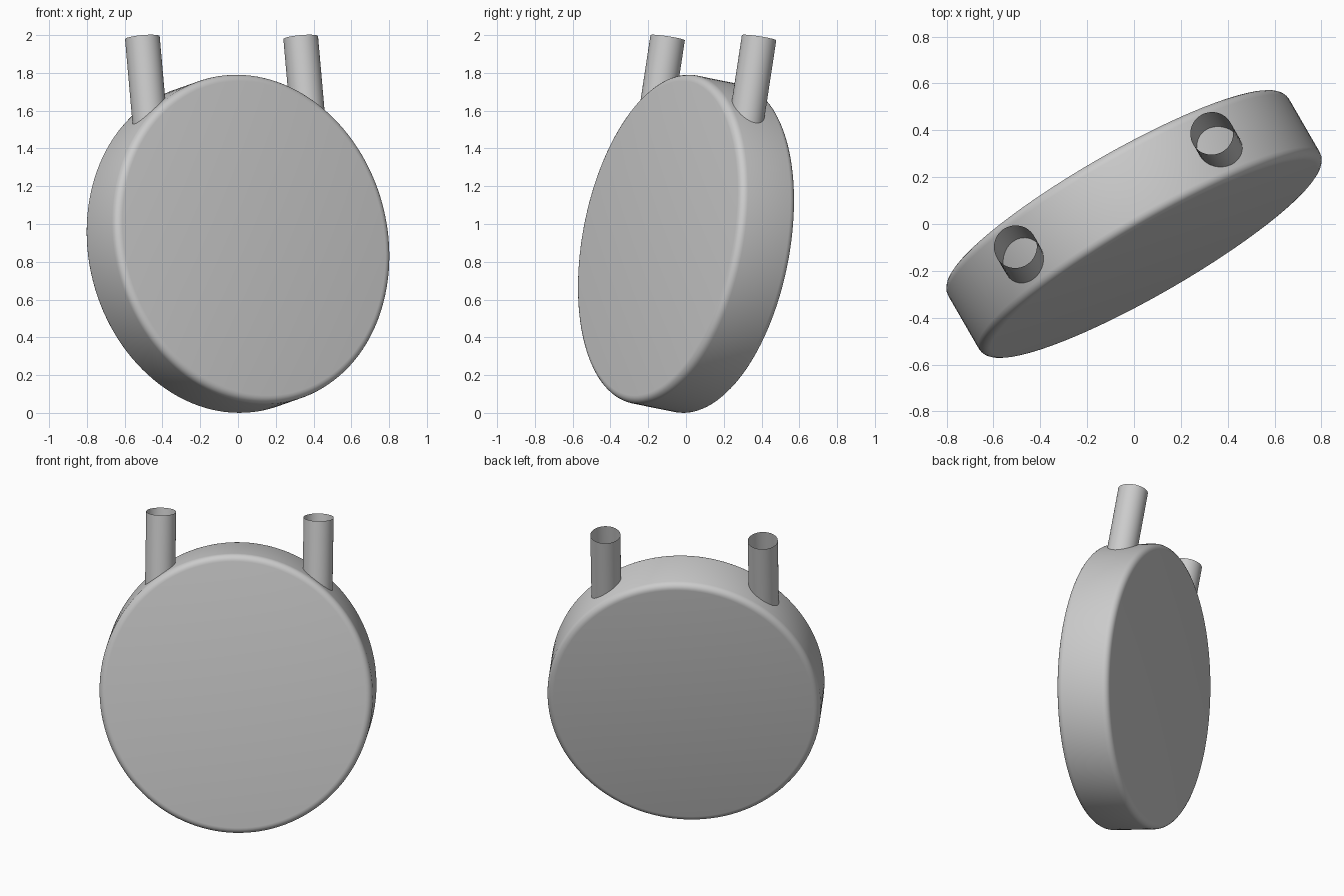
import bpy, bmesh, math
from mathutils import Matrix

cube = bpy.data.objects.get("Cube")
if cube:
    bpy.data.objects.remove(cube, do_unlink=True)

# Single material
grey = bpy.data.materials.new("light_grey")
grey.use_nodes = True
COLOUR = (0.6, 0.6, 0.6, 1)
grey.diffuse_color = COLOUR
grey.node_tree.nodes["Principled BSDF"].inputs["Base Color"].default_value = COLOUR

# Shared pose: turned about z and leaning back
POSE = (Matrix.Translation((0, 0, 0.895))
        @ Matrix.Rotation(math.radians(30), 4, 'Z')
        @ Matrix.Rotation(math.radians(-10), 4, 'X'))


def cylinder(name, local, depth, segments, capped, bevel=0.0):
    bm = bmesh.new()
    bmesh.ops.create_cone(bm, cap_ends=capped, segments=segments,
                          radius1=1, radius2=1, depth=depth)
    bm.transform(local)
    bm.normal_update()
    if bevel:
        rims = [e for e in bm.edges
                if any(len(f.verts) > 4 for f in e.link_faces)]
        bmesh.ops.bevel(bm, geom=rims, offset=bevel, segments=5,
                        profile=0.5, affect='EDGES')
    mesh = bpy.data.meshes.new(name)
    bm.to_mesh(mesh)
    bm.free()
    mesh.materials.append(grey)
    obj = bpy.data.objects.new(name, mesh)
    bpy.context.collection.objects.link(obj)
    obj.matrix_world = POSE
    bpy.ops.object.select_all(action='DESELECT')
    obj.select_set(True)
    bpy.context.view_layer.objects.active = obj
    bpy.ops.object.shade_smooth_by_angle(angle=math.radians(35))


# Slightly oval drum with softened rims
drum_shape = (Matrix.Diagonal((0.84, 1, 0.885, 1))
              @ Matrix.Rotation(math.radians(90), 4, 'X'))
cylinder("drum_body", drum_shape, 0.343, 128, True, 0.04)

# Two open tubes rising from the rim
TOP, BOTTOM, RADIUS = 1.104, 0.6, 0.092
for name, x in (("left_tube", 0.481), ("right_tube", -0.487)):
    place = (Matrix.Translation((x, -0.023, (TOP + BOTTOM) / 2))
             @ Matrix.Diagonal((RADIUS, RADIUS, 1, 1)))
    cylinder(name, place, TOP - BOTTOM, 48, False)
